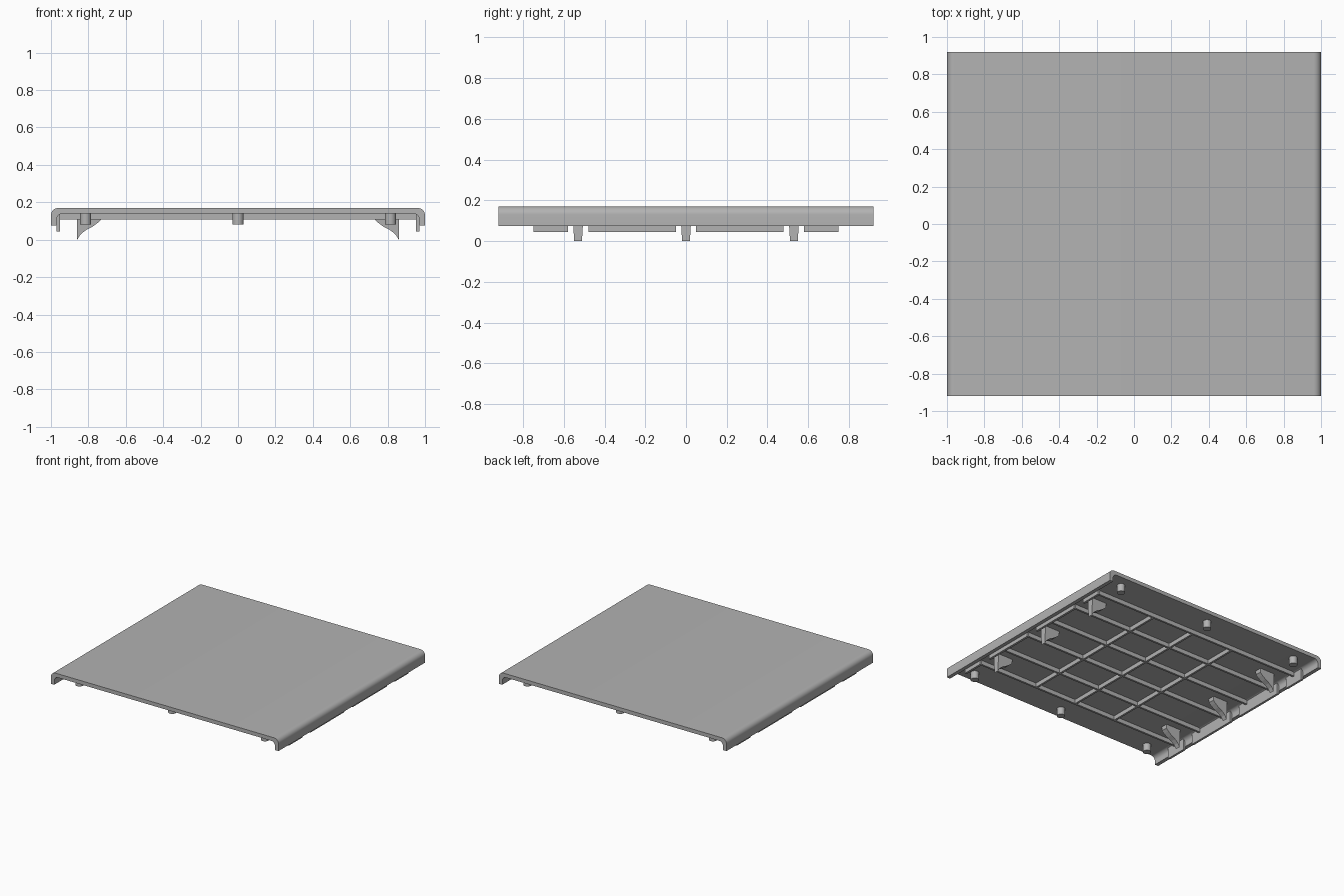
import bpy
from math import sin, cos, pi

cube = bpy.data.objects.get("Cube")
if cube:
    bpy.data.objects.remove(cube, do_unlink=True)

# One grey plastic for the whole panel
GREY = (0.45, 0.45, 0.45, 1)
grey = bpy.data.materials.new("grey plastic")
grey.use_nodes = True
grey.diffuse_color = GREY
grey.node_tree.nodes["Principled BSDF"].inputs["Base Color"].default_value = GREY

UNDER = 0.14        # underside of the top plate
RIB_Z = 0.107       # lower edge of the ribs
CLIPS = (-0.53, 0, 0.53)


def prism(name, profile, y0, y1, taper=None):
    """Extrude an xz profile along y; taper gives the half depth by height."""
    n = len(profile)
    mid = (y0 + y1) / 2
    verts = []
    for side, y in ((-1, y0), (1, y1)):
        verts += [(x, mid + side * taper(z) if taper else y, z) for x, z in profile]
    faces = [tuple(range(n)), tuple(reversed(range(n, 2 * n)))]
    faces += [(i, i + n, (i + 1) % n + n, (i + 1) % n) for i in range(n)]
    mesh = bpy.data.meshes.new(name)
    mesh.from_pydata(verts, [], faces)
    mesh.materials.append(grey)
    obj = bpy.data.objects.new(name, mesh)
    bpy.context.collection.objects.link(obj)
    # consistent outward normals
    bpy.ops.object.select_all(action='DESELECT')
    obj.select_set(True)
    bpy.context.view_layer.objects.active = obj
    bpy.ops.object.mode_set(mode='EDIT')
    bpy.ops.mesh.select_all(action='SELECT')
    bpy.ops.mesh.normals_make_consistent(inside=False)
    bpy.ops.object.mode_set(mode='OBJECT')
    return obj


def box(name, x0, x1, y0, y1, z0, z1):
    return prism(name, [(x0, z0), (x1, z0), (x1, z1), (x0, z1)], y0, y1)


def arch(half, top, radius, bottom, steps=8):
    """Right to left outline of a flat arch with rounded shoulders."""
    arc = [(half - radius + radius * cos(a), top - radius + radius * sin(a))
           for a in (pi / 2 * i / steps for i in range(steps + 1))]
    right = [(half, bottom)] + arc
    return right + [(-x, z) for x, z in reversed(right)]


# Top plate with turned-down rounded sides
shell = prism("cover_panel", arch(1, 0.17, 0.04, 0.075)
              + arch(0.97, UNDER, 0.035, 0.075)[::-1], -0.92, 0.92)
bpy.ops.object.shade_smooth_by_angle(angle=pi / 6)

# Inner lips, interrupted at each clip
gap = 0.05
edges = [-0.75] + [y + d for y in CLIPS for d in (-gap, gap)] + [0.75]
for side, word in ((-1, "right"), (1, "left")):
    for y0, y1 in zip(edges[::2], edges[1::2]):
        xs = sorted((side * 0.953, side * 0.971))
        box(word + "_lip", *xs, y0, y1, 0.045, UNDER + 0.005)

    # Hooked clips
    hook = [(0.86, 0), (0.842, 0.028), (0.815, 0.05), (0.78, 0.068),
            (0.75, 0.09), (0.73, 0.108), (0.73, 0.142), (0.86, 0.142)]
    for y in CLIPS:
        prism(word + "_clip", [(side * x, z) for x, z in hook], y, y,
              taper=lambda z: 0.019 + 0.06 * z)

# Stiffening ribs
for i in range(6):
    y = -0.6625 + 0.265 * i
    box("cross_rib", -0.955, 0.955, y - 0.008, y + 0.008, RIB_Z, UNDER + 0.002)
for x in (-0.37, 0, 0.37):
    box("long_rib", x - 0.008, x + 0.008, -0.66, 0.66, RIB_Z, UNDER + 0.002)

# Locating pegs along the front and back
for y, word in ((-0.825, "front"), (0.825, "back")):
    for x in (-0.815, 0, 0.815):
        bpy.ops.mesh.primitive_cylinder_add(vertices=24, radius=0.03, depth=0.062,
                                            location=(x, y, 0.111))
        peg = bpy.context.object
        peg.name = word + "_peg"
        peg.data.materials.append(grey)
        bpy.ops.object.shade_smooth_by_angle(angle=pi / 6)
